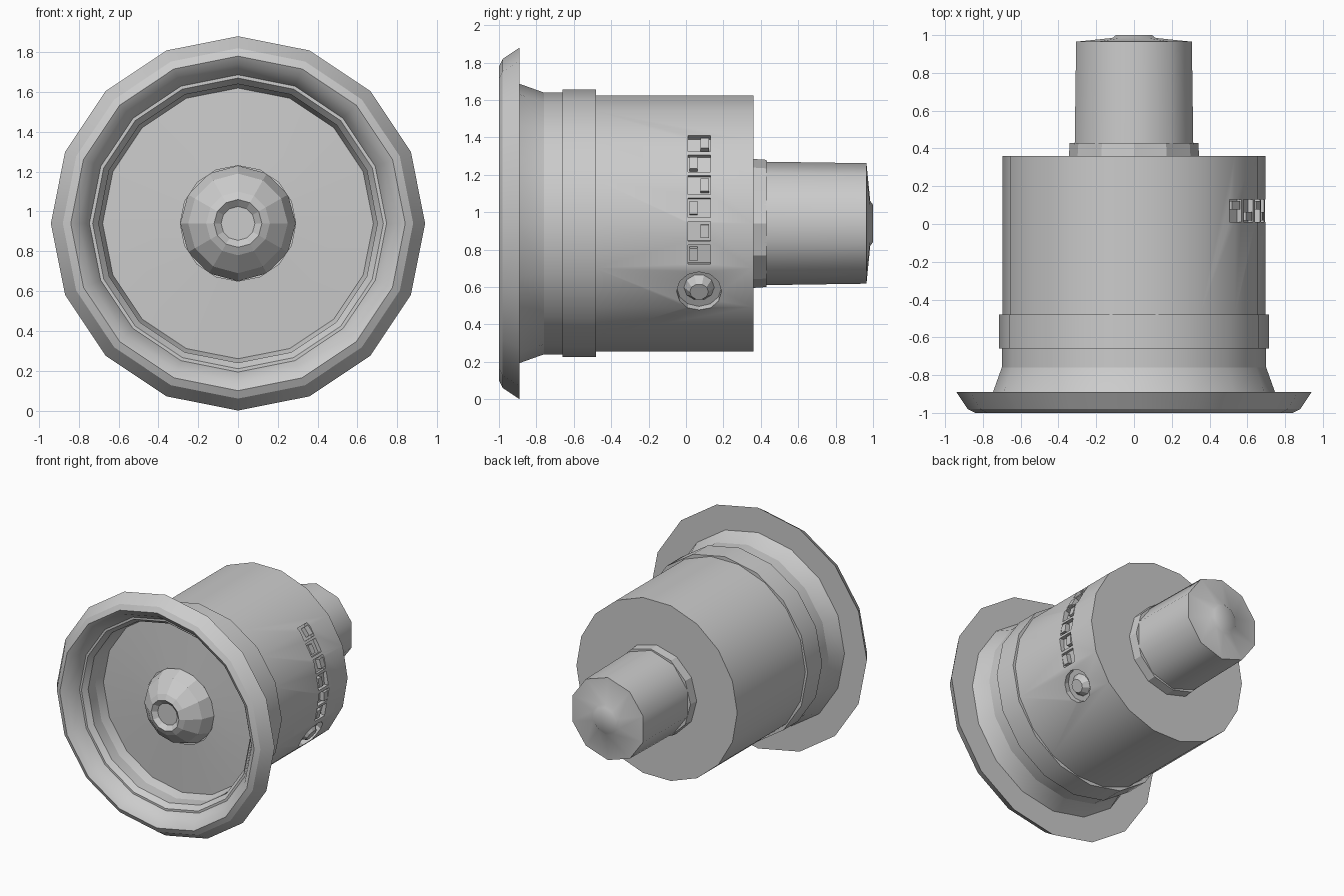
import bpy, bmesh, math
from mathutils import Matrix, Vector

if "Cube" in bpy.data.objects:
    bpy.data.objects.remove(bpy.data.objects["Cube"])

CZ = 0.94  # height of the main axis, which runs along y


def make_object(name, bm, smooth=None):
    bmesh.ops.recalc_face_normals(bm, faces=bm.faces)
    mesh = bpy.data.meshes.new(name)
    bm.to_mesh(mesh)
    bm.free()
    ob = bpy.data.objects.new(name, mesh)
    bpy.context.collection.objects.link(ob)
    if smooth:
        bpy.ops.object.select_all(action='DESELECT')
        ob.select_set(True)
        bpy.context.view_layer.objects.active = ob
        bpy.ops.object.shade_smooth_by_angle(angle=math.radians(smooth))
    return ob


def lathe(name, profile, sides, turn=0.0, smooth=None):
    """Spin (radius, y) points around the main axis."""
    bm = bmesh.new()
    rings = []
    for r, y in profile:
        if r == 0:
            rings.append([bm.verts.new((0, y, CZ))] * sides)
            continue
        angles = [2 * math.pi * i / sides + turn for i in range(sides)]
        rings.append([bm.verts.new((r * math.cos(a), y, CZ + r * math.sin(a)))
                      for a in angles])
    for a, b in zip(rings, rings[1:]):
        for i in range(sides):
            j = (i + 1) % sides
            bm.faces.new(dict.fromkeys((a[i], a[j], b[j], b[i])))
    return make_object(name, bm, smooth)


def side_frame(angle, y, radius):
    """Frame on the body side: local x points outward, y along the axis."""
    a = math.radians(angle)
    pos = Vector((radius * math.cos(a), y, CZ + radius * math.sin(a)))
    return Matrix.Translation(pos) @ Matrix.Rotation(-a, 4, 'Y')


def add_box(bm, frame, size):
    bmesh.ops.create_cube(bm, size=1, matrix=frame @ Matrix.Diagonal((*size, 1)))


# Flared front rim and the collar behind it
lathe("front_rim", [(0.68, -0.69), (0.70, -0.76), (0.75, -0.90), (0.80, -0.975),
                    (0.84, -1.0), (0.88, -0.98), (0.94, -0.89), (0.73, -0.89),
                    (0.70, -0.85), (0.70, -0.66), (0.715, -0.66),
                    (0.715, -0.48), (0.68, -0.48)], 16, smooth=28)

# Recessed face plate with central dimpled dome
lathe("face_plate", [(0.68, -0.69), (0.29, -0.71)], 16, smooth=28)
lathe("centre_dome", [(0.29, -0.70), (0.25, -0.80), (0.16, -0.88),
                      (0.12, -0.90), (0.085, -0.87), (0, -0.87)], 12)

# Main drum
body = lathe("body", [(0, -0.49), (0.695, -0.49), (0.695, 0.36), (0, 0.36)],
             18, smooth=28)

# Rear collar, shaft and end button
lathe("rear_collar", [(0.345, 0.355), (0.34, 0.43), (0.30, 0.43)], 12)
lathe("rear_shaft", [(0.33, 0.42), (0.322, 0.965), (0.12, 0.985),
                     (0.10, 1.0), (0, 1.0)], 10, turn=math.pi / 10, smooth=40)

# Cutter for the slotted strip and round socket in the right side
bm = bmesh.new()
for i in range(6):
    add_box(bm, side_frame(-14 + i * 10.5, 0.07, 0.69), (0.07, 0.12, 0.105))
bmesh.ops.create_cone(bm, cap_ends=True, segments=12, radius1=0.12, radius2=0.12,
                      depth=0.08, matrix=side_frame(-32, 0.07, 0.685)
                      @ Matrix.Rotation(math.pi / 2, 4, 'Y'))
cutter = make_object("side_cutter", bm)
cutter.hide_render = True
cutter.hide_viewport = True
mod = body.modifiers.new("side_recess", 'BOOLEAN')
mod.object = cutter
mod.operation = 'DIFFERENCE'
mod.solver = 'EXACT'

# Small keys inside the strip, alternating sides
bm = bmesh.new()
for i in range(6):
    off = 0.03 if i % 2 else -0.03
    add_box(bm, side_frame(-14 + i * 10.5, 0.07 + off, 0.665), (0.05, 0.045, 0.07))
make_object("strip_keys", bm)

# Conical plug in the round socket
bm = bmesh.new()
bmesh.ops.create_cone(bm, cap_ends=True, segments=10, radius1=0.085, radius2=0.05,
                      depth=0.05, matrix=side_frame(-32, 0.07, 0.665)
                      @ Matrix.Rotation(math.pi / 2, 4, 'Y'))
make_object("socket_plug", bm)
